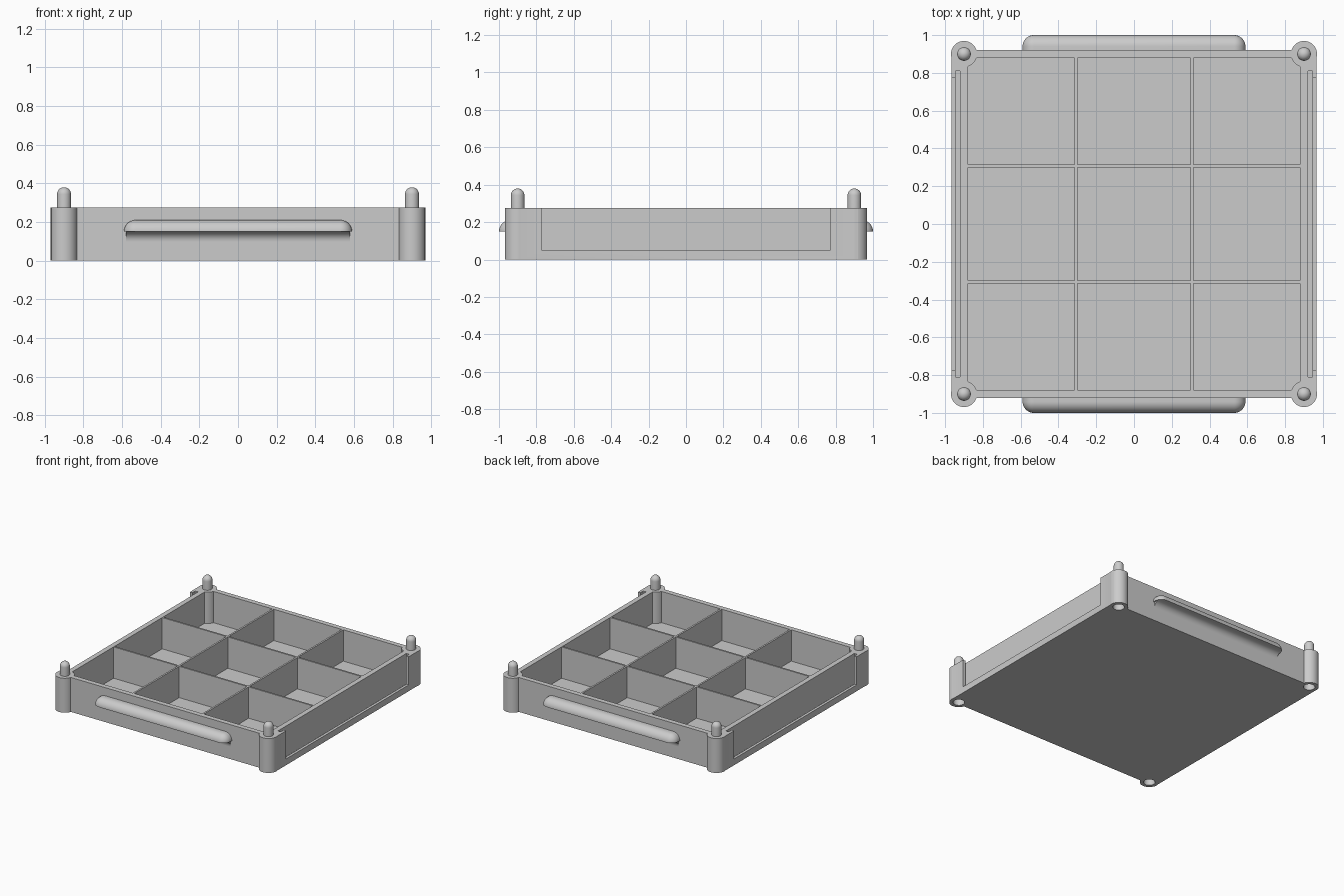
import bpy, bmesh
from math import sin, cos, pi, radians

cube = bpy.data.objects.get("Cube")
if cube:
    bpy.data.objects.remove(cube, do_unlink=True)

grey = bpy.data.materials.new("plain grey")
grey.use_nodes = True
COLOUR = (0.6, 0.6, 0.6, 1)
grey.diffuse_color = COLOUR
grey.node_tree.nodes["Principled BSDF"].inputs["Base Color"].default_value = COLOUR

HEIGHT, FLOOR = 0.275, 0.025
SIDE, END, INNER = 0.967, 0.92, 0.88
CORNERS = [(x, y) for x in (-0.9, 0.9) for y in (-0.9, 0.9)]


def finish(name, bm):
    bmesh.ops.recalc_face_normals(bm, faces=bm.faces)
    mesh = bpy.data.meshes.new(name)
    bm.to_mesh(mesh)
    bm.free()
    obj = bpy.data.objects.new(name, mesh)
    bpy.context.collection.objects.link(obj)
    mesh.materials.append(grey)
    return obj


def box(name, x0, x1, y0, y1, z0, z1):
    bm = bmesh.new()
    bmesh.ops.create_cube(bm, size=1)
    for v in bm.verts:
        v.co = (x1 if v.co.x > 0 else x0, y1 if v.co.y > 0 else y0,
                z1 if v.co.z > 0 else z0)
    return finish(name, bm)


def loft(name, sections):
    """Skin matching closed sections and cap both ends."""
    bm = bmesh.new()
    rings = [[bm.verts.new(p) for p in s] for s in sections]
    for a, b in zip(rings, rings[1:]):
        for i in range(len(a)):
            j = (i + 1) % len(a)
            bm.faces.new((a[i], a[j], b[j], b[i]))
    bm.faces.new(rings[0])
    bm.faces.new(rings[-1])
    bmesh.ops.remove_doubles(bm, verts=bm.verts, dist=1e-5)
    return finish(name, bm)


def pin(name, x, y, radius, z0, z1, domed=True, sides=48):
    """Upright round pin, with a half-sphere on top if domed."""
    levels = [(radius, z0)]
    if domed:
        levels += [(radius * cos(t * pi / 18), z1 - radius + radius * sin(t * pi / 18))
                   for t in range(9)]
        levels.append((radius * 0.04, z1))
    else:
        levels.append((radius, z1))
    return loft(name, [[(x + r * cos(2 * pi * i / sides), y + r * sin(2 * pi * i / sides), z)
                        for i in range(sides)] for r, z in levels])


def combine(target, other, operation):
    mod = target.modifiers.new("cut", 'BOOLEAN')
    mod.operation, mod.object, mod.solver = operation, other, 'EXACT'
    bpy.context.view_layer.objects.active = target
    bpy.ops.object.modifier_apply(modifier=mod.name)
    bpy.data.objects.remove(other, do_unlink=True)


def smooth(obj):
    bpy.ops.object.select_all(action='DESELECT')
    obj.select_set(True)
    bpy.context.view_layer.objects.active = obj
    bpy.ops.object.shade_smooth_by_angle(angle=radians(30))


# Tray body with a three by three grid of compartments
tray = box("divided_tray", -SIDE, SIDE, -END, END, 0, HEIGHT)
half = 0.007
spans = [(-INNER, -0.307 - half), (-0.307 + half, 0.307 - half), (0.307 + half, INNER)]
for x0, x1 in spans:
    for y0, y1 in spans:
        combine(tray, box("cell", x0, x1, y0, y1, FLOOR, 0.5), 'DIFFERENCE')

# Round corner posts
for x, y in CORNERS:
    combine(tray, pin("post", x, y, 0.069, 0, HEIGHT, domed=False), 'UNION')

# Label slots in both sides, open at the top, with a window to the outside
for s in (-1, 1):
    xs = sorted((s * 0.92, s * 0.945))
    combine(tray, box("slot", *xs, -0.81, 0.81, 0.03, 0.5), 'DIFFERENCE')
    xs = sorted((s * 0.935, s * 1.1))
    combine(tray, box("window", *xs, -0.773, 0.773, 0.05, 0.5), 'DIFFERENCE')

# Stacking sockets underneath
for x, y in CORNERS:
    combine(tray, pin("socket", x, y, 0.042, -0.05, 0.12), 'DIFFERENCE')
smooth(tray)

# Stacking pegs on top of the posts
for x, y in CORNERS:
    name = ("back" if y > 0 else "front") + ("_left" if x > 0 else "_right") + "_peg"
    smooth(pin(name, x, y, 0.036, HEIGHT - 0.02, 0.38))

# Rounded grip lips with a hollow fillet below, front and back
steps = [i * pi / 24 for i in range(13)]
for s, side in ((-1, "front"), (1, "back")):
    stations = [(0.53 + 0.06 * sin(t), 0.06 * max(cos(t), 0.01)) for t in steps]
    stations = [(-x, r) for x, r in reversed(stations)] + stations
    sections = []
    for x, r in stations:
        arc = [(x, s * (0.94 + r * cos(a)), 0.15 + r * sin(a)) for a in steps]
        sections.append(arc + [(x, s * 0.91, 0.15 + r), (x, s * 0.91, 0.15)])
    smooth(loft(side + "_grip", sections))
    curve = [(0.97 - 0.05 * sin(a), 0.10 + 0.05 * cos(a)) for a in steps]
    curve += [(0.91, 0.10), (0.91, 0.151), (0.97, 0.151)]
    smooth(loft(side + "_grip_fillet",
                [[(x, s * y, z) for y, z in curve] for x in (-0.58, 0.58)]))
